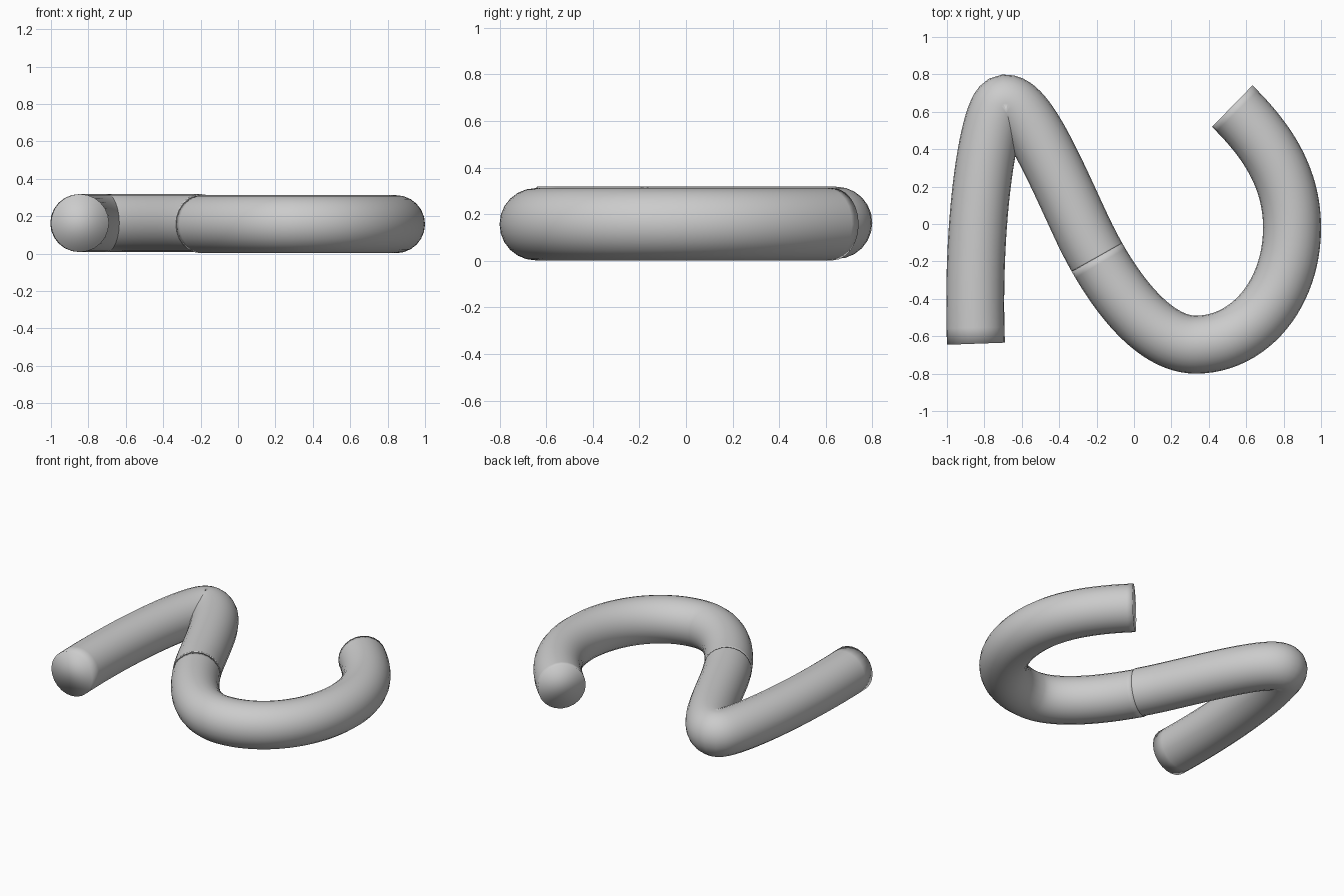
import bpy, bmesh

if "Cube" in bpy.data.objects:
    bpy.data.objects.remove(bpy.data.objects["Cube"])

RADIUS = 0.155


def tube(name, z, points):
    """Round bar along a flat Bezier path; points are (left handle, point, right handle)."""
    curve = bpy.data.curves.new(name, 'CURVE')
    curve.dimensions = '3D'
    curve.bevel_depth = RADIUS
    curve.bevel_resolution = 10
    curve.resolution_u = 24
    curve.use_fill_caps = True
    spline = curve.splines.new('BEZIER')
    spline.bezier_points.add(len(points) - 1)
    for bp, (left, co, right) in zip(spline.bezier_points, points):
        bp.handle_left_type = bp.handle_right_type = 'FREE'
        bp.co = (*co, z)
        bp.handle_left = (*left, z)
        bp.handle_right = (*right, z)
    obj = bpy.data.objects.new(name, curve)
    bpy.context.collection.objects.link(obj)
    bpy.ops.object.select_all(action='DESELECT')
    obj.select_set(True)
    bpy.context.view_layer.objects.active = obj
    bpy.ops.object.convert(target='MESH')
    obj = bpy.context.object
    # Weld the end caps to the wall so they shade softly
    bm = bmesh.new()
    bm.from_mesh(obj.data)
    bmesh.ops.remove_doubles(bm, verts=bm.verts, dist=0.0002)
    bmesh.ops.poke(bm, faces=[f for f in bm.faces if len(f.verts) > 4])
    bm.to_mesh(obj.data)
    bm.free()
    bpy.ops.object.shade_smooth()
    obj.name = name
    return obj


# Left part: straight leg, tight bend, slope down to the joint
tube("left_hook", 0.163, [
    ((-0.845, -0.75), (-0.845, -0.64), (-0.87, 0.05)),
    ((-0.77, 0.645), (-0.69, 0.645), (-0.57, 0.645)),
    ((-0.42, 0.28), (-0.27, -0.04), (-0.2475, -0.0865)),
    ((-0.2234, -0.133), (-0.198, -0.178), (-0.17, -0.22)),
])

# Right part: wide open curl
tube("right_curl", 0.157, [
    ((-0.25, -0.08), (-0.198, -0.178), (-0.054, -0.432)),
    ((0.1345, -0.645), (0.33, -0.645), (0.62, -0.645)),
    ((0.845, -0.37), (0.845, -0.02), (0.845, 0.22)),
    ((0.74, 0.42), (0.525, 0.63), (0.45, 0.70)),
])
